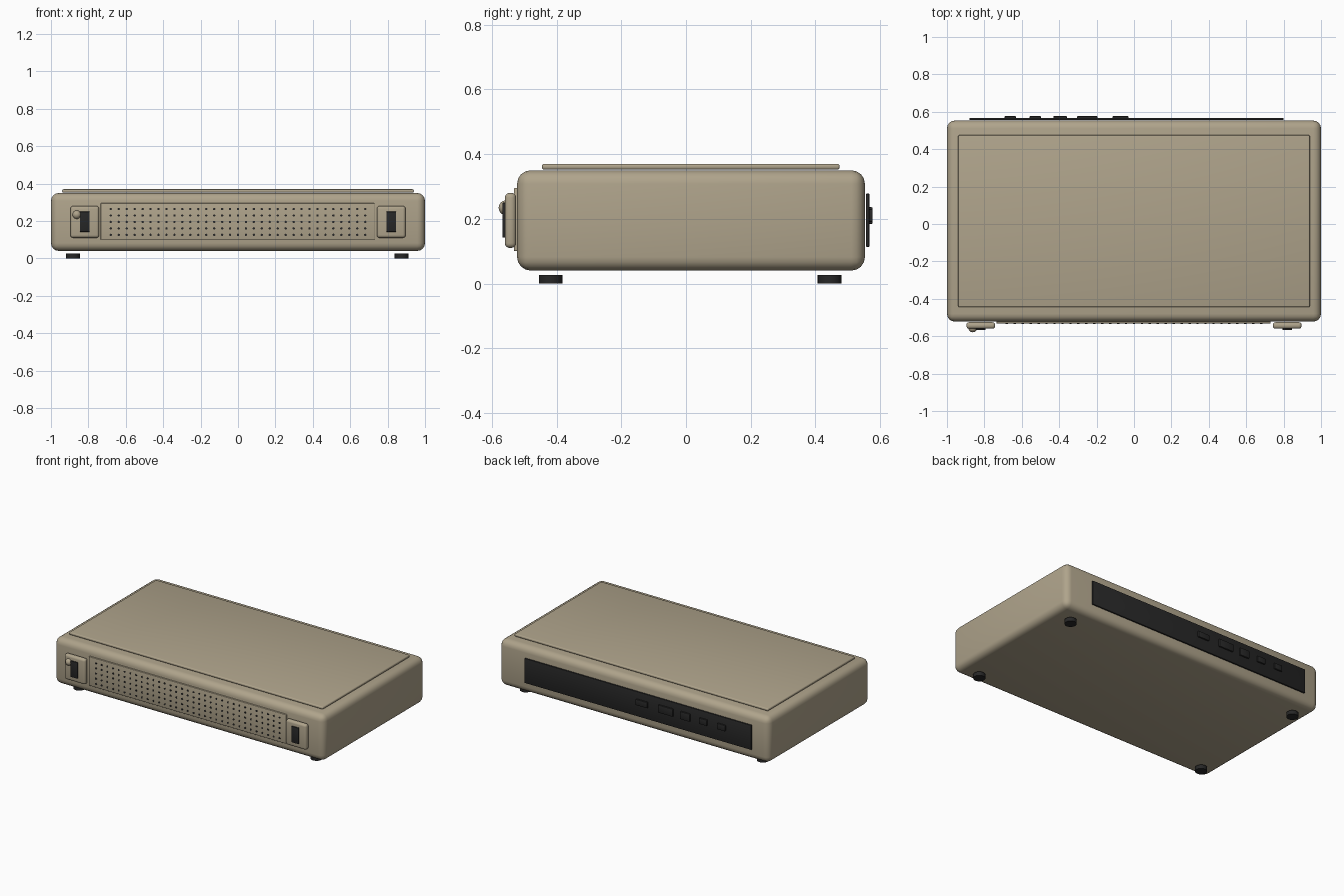
import bpy, bmesh, math
from mathutils import Matrix, Vector

cube = bpy.data.objects.get("Cube")
if cube:
    bpy.data.objects.remove(cube, do_unlink=True)


def material(name, rgb):
    m = bpy.data.materials.new(name)
    m.use_nodes = True
    m.diffuse_color = (*rgb, 1)
    m.node_tree.nodes["Principled BSDF"].inputs["Base Color"].default_value = (*rgb, 1)
    return m


BEIGE = material("warm beige", (0.43, 0.37, 0.26))
BLACK = material("soft black", (0.02, 0.02, 0.02))


def finish(name, bm, mat):
    mesh = bpy.data.meshes.new(name)
    bm.to_mesh(mesh)
    bm.free()
    mesh.materials.append(mat)
    obj = bpy.data.objects.new(name, mesh)
    bpy.context.collection.objects.link(obj)
    bpy.ops.object.select_all(action="DESELECT")
    obj.select_set(True)
    bpy.context.view_layer.objects.active = obj
    bpy.ops.object.shade_smooth_by_angle(angle=math.radians(35))
    return obj


def box(name, x, y, z, mat, radius=0.0, segments=3):
    """Box given by its (min, max) range on each axis, with rounded edges."""
    bm = bmesh.new()
    bmesh.ops.create_cube(bm, size=1)
    for v in bm.verts:
        v.co = Vector([(a + b) / 2 + c * (b - a) for c, (a, b) in zip(v.co, (x, y, z))])
    if radius:
        bmesh.ops.bevel(bm, geom=bm.edges[:], offset=radius, segments=segments,
                        profile=0.5, affect="EDGES", clamp_overlap=True)
    return finish(name, bm, mat)


# Case and raised lid
box("case", (-1, 1), (-0.522, 0.553), (0.04, 0.35), BEIGE, 0.042, 4)
box("lid_panel", (-0.94, 0.94), (-0.445, 0.475), (0.352, 0.37), BEIGE, 0.007)

# Front grille with rows of round holes
box("grille_panel", (-0.735, 0.73), (-0.532, -0.51), (0.1, 0.295), BEIGE, 0.004)
bm = bmesh.new()
for col in range(33):
    for row in range(5):
        place = Matrix.Translation((-0.68 + col * 0.0425, -0.531, 0.126 + row * 0.0345))
        bmesh.ops.create_cone(bm, cap_ends=True, segments=10, radius1=0.0065, radius2=0.0065,
                              depth=0.006, matrix=place @ Matrix.Rotation(math.pi / 2, 4, "X"))
finish("grille_holes", bm, BLACK)

# Front end blocks with dark inserts
for side, sign in (("right", -1), ("left", 1)):
    cx = sign * 0.819
    box(f"{side}_front_block", (cx - 0.077, cx + 0.077), (-0.56, -0.525), (0.11, 0.28),
        BEIGE, 0.015, 4)
    box(f"{side}_front_insert", (cx - 0.026, cx + 0.026), (-0.567, -0.558), (0.142, 0.25),
        BLACK, 0.002, 2)

# Round button on the right block
bm = bmesh.new()
bmesh.ops.create_uvsphere(bm, u_segments=24, v_segments=12, radius=0.023,
                          matrix=Matrix.Translation((-0.862, -0.556, 0.234)))
finish("front_button", bm, BEIGE)

# Rear panel and its sockets: centre, half width, half height
box("rear_panel", (-0.88, 0.8), (0.556, 0.567), (0.113, 0.278), BLACK, 0.003, 2)
sockets = [(-0.662, 0.03, 0.02), (-0.528, 0.03, 0.02), (-0.395, 0.036, 0.026),
           (-0.25, 0.055, 0.026), (-0.072, 0.043, 0.02)]
for i, (cx, w, h) in enumerate(sockets):
    box(f"rear_socket_{i + 1}", (cx - w, cx + w), (0.563, 0.577), (0.21 - h, 0.21 + h),
        BLACK, 0.004, 2)

# Round feet
for x in (-0.882, 0.875):
    for y in (-0.418, 0.444):
        bm = bmesh.new()
        bmesh.ops.create_cone(bm, cap_ends=True, segments=28, radius1=0.037, radius2=0.037,
                              depth=0.026, matrix=Matrix.Translation((x, y, 0.013)))
        finish(f"{'front' if y < 0 else 'rear'}_{'right' if x < 0 else 'left'}_foot", bm, BLACK)
